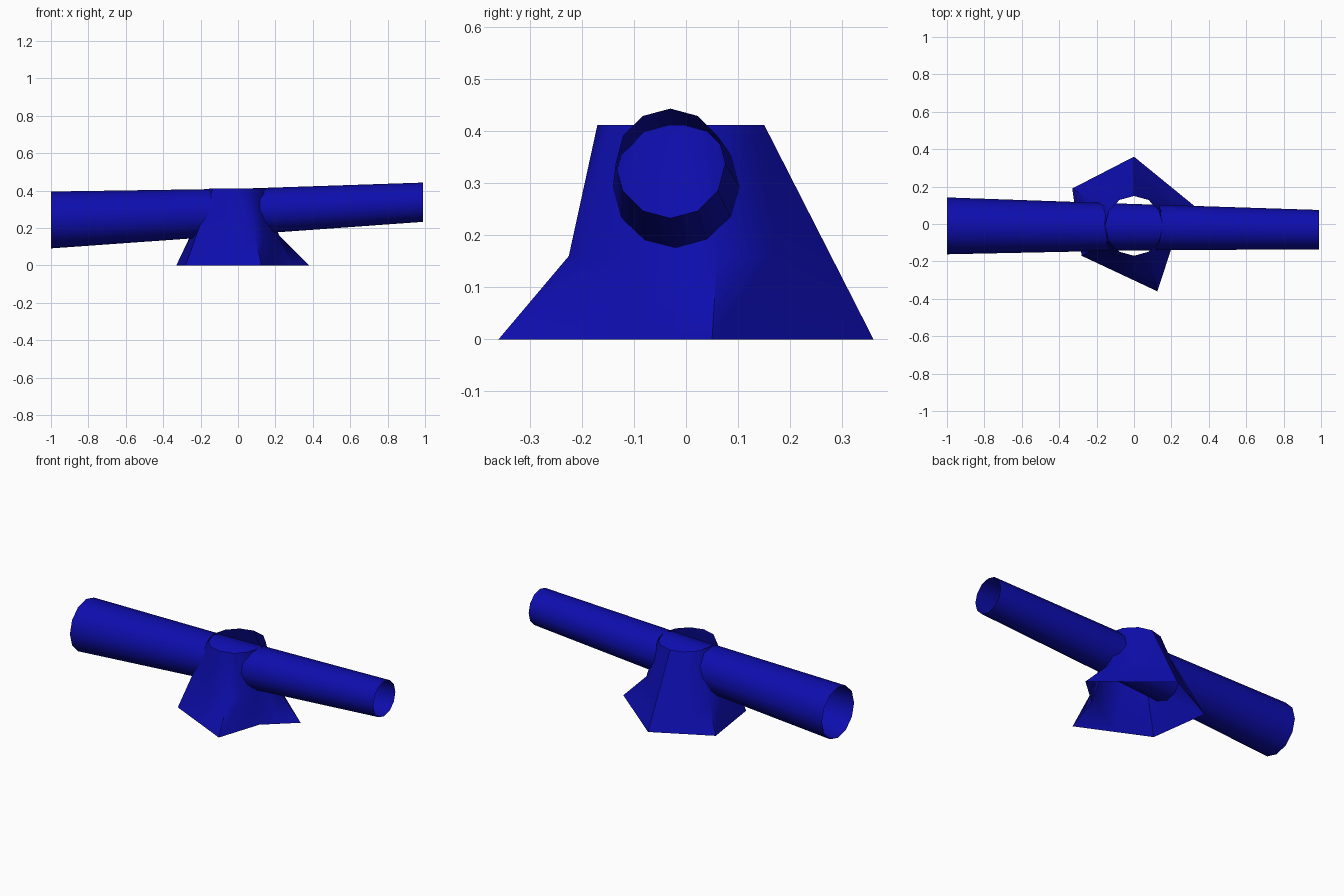
import bpy
import bmesh
from math import cos, sin, tau
from mathutils import Vector

if "Cube" in bpy.data.objects:
    bpy.data.objects.remove(bpy.data.objects["Cube"], do_unlink=True)

blue = bpy.data.materials.new("deep blue")
blue.use_nodes = True
blue.diffuse_color = (0.004, 0.004, 0.42, 1)
blue.node_tree.nodes["Principled BSDF"].inputs["Base Color"].default_value = blue.diffuse_color


def loft(name, rings):
    """Open skin through closed rings that share a point count."""
    bm = bmesh.new()
    loops = [[bm.verts.new(p) for p in ring] for ring in rings]
    count = len(loops[0])
    for low, high in zip(loops, loops[1:]):
        for i in range(count):
            j = (i + 1) % count
            bm.faces.new((low[i], low[j], high[j], high[i]))
    mesh = bpy.data.meshes.new(name)
    bm.to_mesh(mesh)
    bm.free()
    mesh.materials.append(blue)
    obj = bpy.data.objects.new(name, mesh)
    bpy.context.collection.objects.link(obj)
    bpy.context.view_layer.objects.active = obj
    obj.select_set(True)
    bpy.ops.object.shade_smooth_by_angle(angle=0.9)
    obj.select_set(False)
    return obj


def with_midpoints(points):
    """Insert the halfway point after every corner."""
    result = []
    for i, p in enumerate(points):
        result += [p, (p + points[(i + 1) % len(points)]) / 2]
    return result


SIDES = 12

# Long tapered tube, open at both ends: x, centre y, centre z, radius
stations = [(-1, -0.01, 0.243, 0.152), (0, -0.017, 0.286, 0.124),
            (0.99, -0.03, 0.338, 0.105)]
loft("tapered_tube", [
    [(x, cy + r * sin(tau * i / SIDES), cz + r * cos(tau * i / SIDES))
     for i in range(SIDES)]
    for x, cy, cz, r in stations])

# Flared stand, open at top and bottom, with an irregular six-cornered foot
foot = [Vector(p) for p in (
    (0, 0.36, 0), (-0.33, 0.19, 0), (-0.28, -0.17, 0),
    (0.125, -0.36, 0), (0.21, -0.1, 0), (0.38, 0.05, 0))]
rim = [Vector((0.155 * cos(tau * (0.25 + i / SIDES)),
               -0.01 + 0.16 * sin(tau * (0.25 + i / SIDES)), 0.412))
       for i in range(SIDES)]

# The waist follows the straight slope, but tucks in above the two spurs
waist = [f.lerp(rim[2 * i], 0.39) for i, f in enumerate(foot)]
waist[3] = Vector((0.09, -0.225, 0.16))
waist[5] = Vector((0.22, 0.06, 0.16))

loft("flared_stand", [with_midpoints(foot), with_midpoints(waist), rim])
